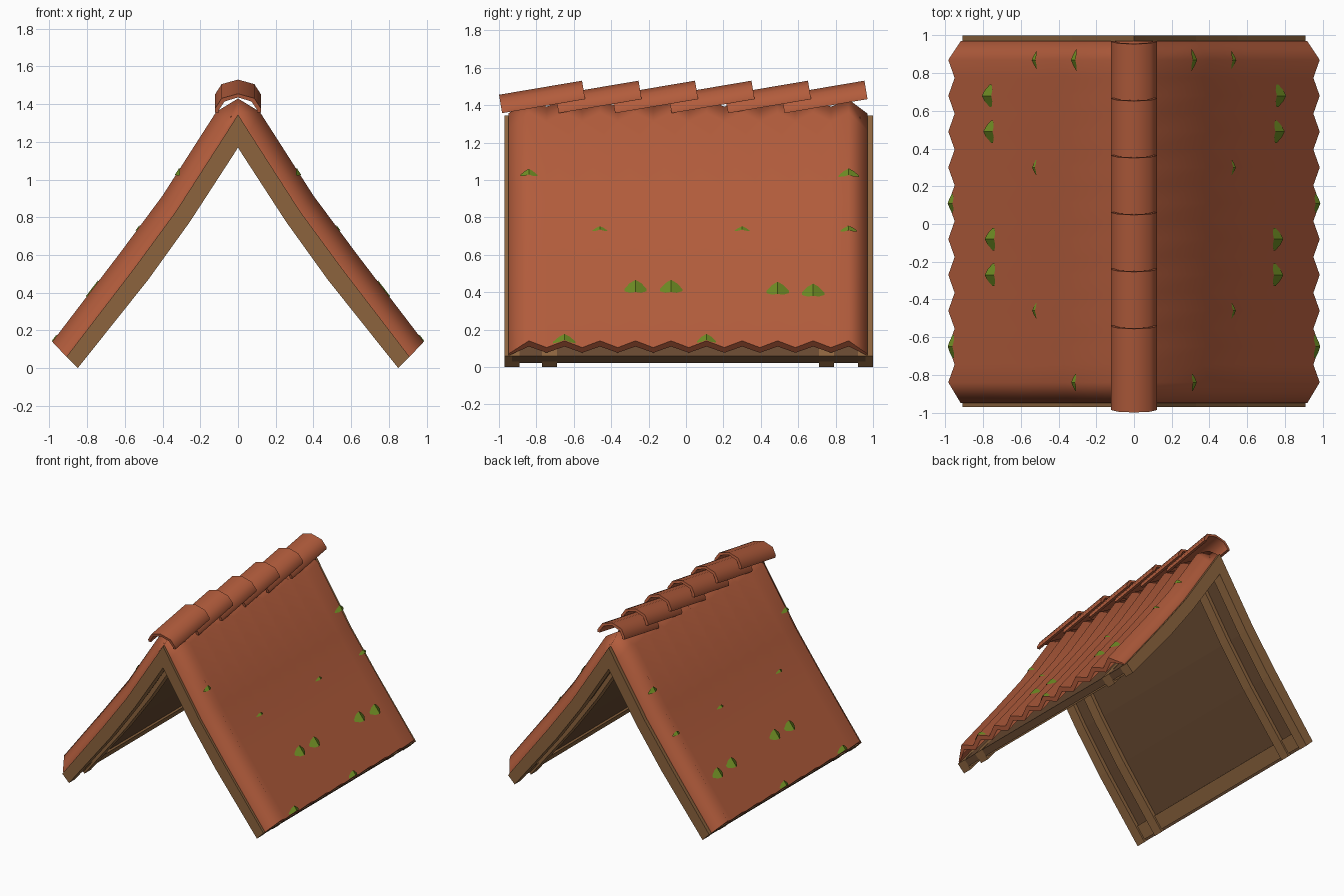
import bpy, bmesh, math
from mathutils import Matrix

cube = bpy.data.objects.get("Cube")
if cube:
    bpy.data.objects.remove(cube)


def material(name, rgb):
    m = bpy.data.materials.new(name)
    m.use_nodes = True
    m.diffuse_color = (*rgb, 1)
    m.node_tree.nodes["Principled BSDF"].inputs["Base Color"].default_value = (*rgb, 1)
    return m


CLAY = material("clay tile red", (0.445, 0.107, 0.045))
WOOD = material("beam brown", (0.262, 0.127, 0.048))
BOARD = material("dark board brown", (0.135, 0.066, 0.030))
MOSS = material("moss green", (0.156, 0.262, 0.017))

# Half cross-section of the roof: inside of beams, beam tops, tile crests
INNER = [(0, 1.17), (0.02, 1.138), (0.256, 0.775), (0.477, 0.468), (0.85, 0)]
BEAM = [(0, 1.345), (0.06, 1.25), (0.33, 0.83), (0.55, 0.53), (0.91, 0.06)]
CREST = [(0, 1.43), (0.115, 1.36), (0.40, 0.915), (0.63, 0.605), (0.985, 0.14)]


def lerp(a, b, f):
    return tuple(p + (q - p) * f for p, q in zip(a, b))


def half_curve(level):
    """Slope line at a level: -1 inside of beams, 0 beam tops, 1 tile crests."""
    other = CREST if level >= 0 else INNER
    return [lerp(a, b, abs(level)) for a, b in zip(BEAM, other)]


def full_curve(level):
    half = half_curve(level)
    return [(-x, z) for x, z in reversed(half[1:])] + half


def on_slope(t, level):
    """Point at position t (0 ridge to 4 eave) on a slope line."""
    t = min(max(t, 0), 3.999)
    c = half_curve(level)
    return lerp(c[int(t)], c[int(t) + 1], t - int(t))


def make_object(name, bm, mat, smooth=None):
    bmesh.ops.recalc_face_normals(bm, faces=bm.faces)
    me = bpy.data.meshes.new(name)
    bm.to_mesh(me)
    bm.free()
    me.materials.append(mat)
    ob = bpy.data.objects.new(name, me)
    bpy.context.collection.objects.link(ob)
    if smooth:
        bpy.ops.object.select_all(action='DESELECT')
        ob.select_set(True)
        bpy.context.view_layer.objects.active = ob
        bpy.ops.object.shade_smooth_by_angle(angle=math.radians(smooth))
    return ob


def loft(name, stations, mat, smooth=None):
    """Solid sheet through stations of (y, upper line, lower line)."""
    bm = bmesh.new()
    rings = [[bm.verts.new((x, y, z)) for x, z in up + low[::-1]]
             for y, up, low in stations]
    n = len(rings[0])
    for a, b in zip(rings, rings[1:]):
        for i in range(n):
            j = (i + 1) % n
            bm.faces.new((a[i], a[j], b[j], b[i]))
    for r in (rings[0], rings[-1]):
        for i in range(n // 2 - 1):
            bm.faces.new((r[i], r[i + 1], r[n - 2 - i], r[n - 1 - i]))
    return make_object(name, bm, mat, smooth)


# Rafters: an outer and an inner pair
for name, y0, y1 in (("front_rafter", -0.97, -0.89), ("front_inner_rafter", -0.77, -0.69),
                     ("back_inner_rafter", 0.71, 0.79), ("back_rafter", 0.92, 1.0)):
    loft(name, [(y, full_curve(0), full_curve(-1)) for y in (y0, y1)], WOOD)

# Boarding between the rafters
loft("roof_boarding", [(y, full_curve(-0.02), full_curve(-0.65)) for y in (-0.93, 0.96)], BOARD)

# Battens inside the eaves
for side, sx in (("left", 1), ("right", -1)):
    lines = [[(sx * x, z) for x, z in (on_slope(3.78, f), on_slope(3.97, f))]
             for f in (-0.6, -0.82)]
    loft(side + "_eave_batten", [(y, *lines) for y in (-0.9, 0.93)], WOOD)

# Corrugated tile sheet, ten crests with valleys between, edges folded down
FIRST, PITCH, COUNT, VALLEY = -0.84, 0.19, 10, 0.55
levels = [(-0.95, 0.12, 0.0)]
for k in range(COUNT):
    y = FIRST + k * PITCH
    levels.append((y, 1.0, 0.62))
    if k < COUNT - 1:
        levels.append((y + PITCH / 2, VALLEY, 0.2))
levels.append((0.97, 0.12, 0.0))
loft("tile_sheet", [(y, full_curve(u), full_curve(d)) for y, u, d in levels], CLAY, smooth=80)

# Overlapping ridge tiles, each tilted up toward the back
ARCH = [(0.122, 0), (0.122, 0.02), (0.087, 0.075), (0, 0.10)]
ARCH_IN = [(0.100, 0), (0.100, 0.015), (0.072, 0.058), (0, 0.08)]


def mirrored(half):
    return [(-x, z) for x, z in half] + half[-2::-1]


for k in range(6):
    ob = loft("ridge_tile_%d" % (k + 1),
              [(y, mirrored(ARCH), mirrored(ARCH_IN)) for y in (0, 0.45)], CLAY, smooth=45)
    ob.data.transform(Matrix.Translation((0, -0.983 + k * 0.302, 1.357))
                      @ Matrix.Rotation(math.radians(9.6), 4, 'X'))

# Moss patches draped over crests: crest number, height, half width, half length
PATCHES = [(0, 1.04, 0.045, 0.035), (9, 1.04, 0.055, 0.04), (2, 0.74, 0.04, 0.03),
           (6, 0.74, 0.04, 0.03), (9, 0.74, 0.045, 0.04), (3, 0.43, 0.06, 0.07),
           (4, 0.43, 0.06, 0.07), (7, 0.42, 0.06, 0.07), (8, 0.41, 0.06, 0.07),
           (1, 0.15, 0.06, 0.05), (5, 0.15, 0.05, 0.05)]


def slope_position(z):
    for i, (a, b) in enumerate(zip(CREST, CREST[1:])):
        if z >= b[1]:
            return i + (a[1] - z) / (a[1] - b[1])


bm = bmesh.new()
for sx in (1, -1):
    for crest, z, width, length in PATCHES:
        t0, rows = slope_position(z), []
        for s in (-1, -0.5, 0, 0.5, 1):
            dy = s * width
            level = 1.045 - (1 - VALLEY) * abs(dy) / (PITCH / 2)
            half = length * (1 - 0.8 * s * s)
            row = []
            for dt in (-half, half):
                x, h = on_slope(t0 + dt, level)
                row.append(bm.verts.new((sx * x, FIRST + crest * PITCH + dy, h)))
            rows.append(row)
        for a, b in zip(rows, rows[1:]):
            f = bm.faces.new((a[0], a[1], b[1], b[0]))
moss = make_object("moss_patches", bm, MOSS)
# Turn the patches outward
for p in moss.data.polygons:
    if p.normal.z < 0:
        p.flip()
